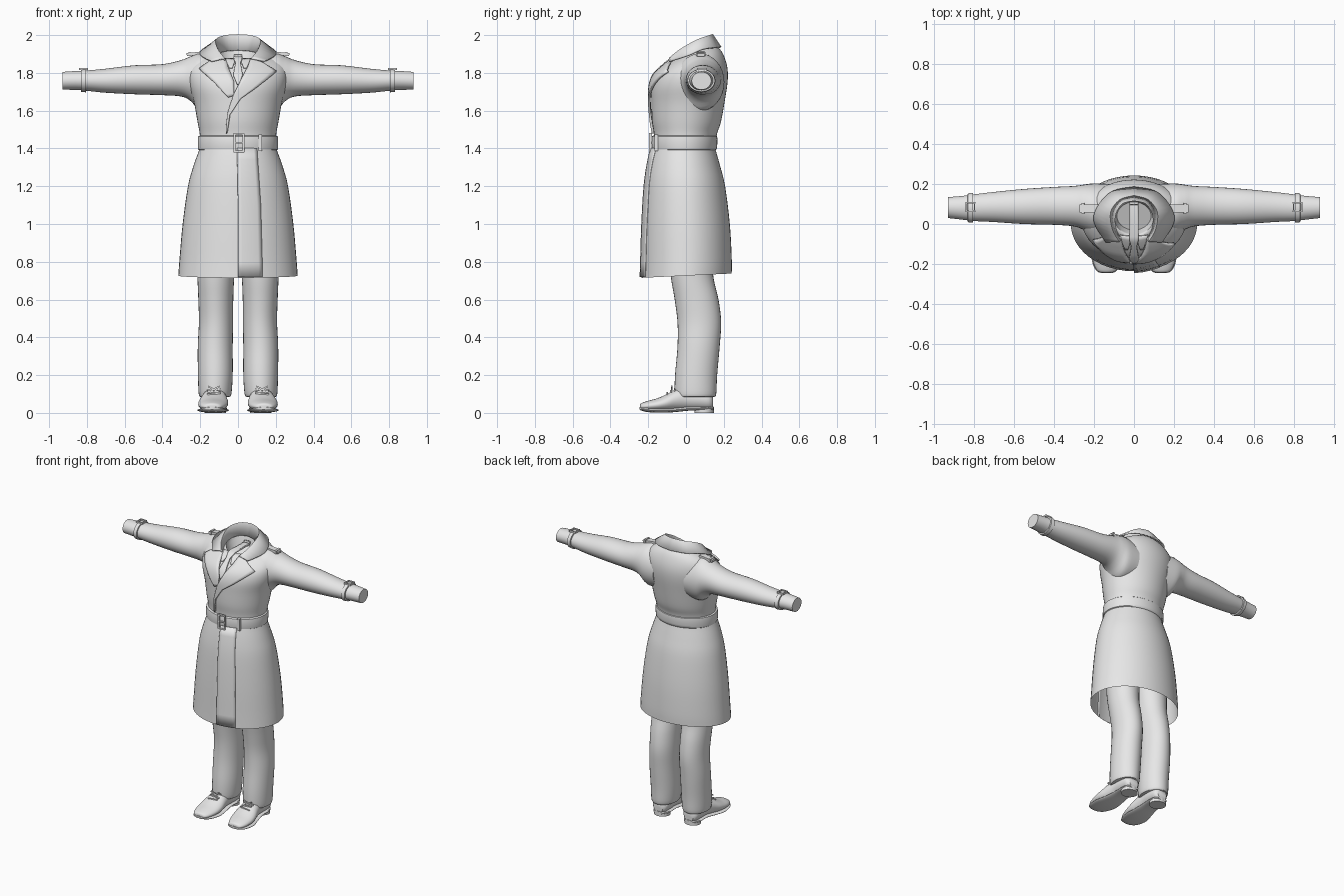
import bpy, bmesh, math
from mathutils import Vector, Matrix
from mathutils.bvhtree import BVHTree

GREY = bpy.data.materials.new("plain_grey")
GREY.diffuse_color = (0.8, 0.8, 0.8, 1)


def finish(name, bm, mirror=False, thick=0, fix=True):
    """Turn a bmesh into a smooth shaded object."""
    if fix:
        bmesh.ops.recalc_face_normals(bm, faces=bm.faces)
    me = bpy.data.meshes.new(name)
    bm.to_mesh(me)
    bm.free()
    me.materials.append(GREY)
    ob = bpy.data.objects.new(name, me)
    bpy.context.collection.objects.link(ob)
    bpy.ops.object.select_all(action='DESELECT')
    ob.select_set(True)
    bpy.context.view_layer.objects.active = ob
    bpy.ops.object.shade_smooth_by_angle(angle=math.radians(40))
    if thick:
        m = ob.modifiers.new("thickness", 'SOLIDIFY')
        m.thickness, m.offset = thick, 0
    if mirror:
        m = ob.modifiers.new("other_side", 'MIRROR')
        m.use_mirror_merge = False
    return ob


def spline(rows, k):
    """Catmull-Rom interpolation of equal length tuples."""
    out = []
    for i in range(len(rows) - 1):
        p0, p1 = rows[max(i - 1, 0)], rows[i]
        p2, p3 = rows[i + 1], rows[min(i + 2, len(rows) - 1)]
        for s in range(k):
            t = s / k
            out.append(tuple(0.5 * (2 * b + (c - a) * t + (2 * a - 5 * b + 4 * c - d) * t * t
                                    + (3 * b - a - 3 * c + d) * t ** 3)
                             for a, b, c, d in zip(p0, p1, p2, p3)))
    return out + [tuple(rows[-1])]


def loft(name, rows, n=32, k=4, caps=(True, True), mirror=False):
    """Skin ovals given as centre + two radius vectors."""
    bm = bmesh.new()
    rings = []
    for r in spline(rows, k):
        c, u, v = Vector(r[:3]), Vector(r[3:6]), Vector(r[6:])
        rings.append([bm.verts.new(c + u * math.cos(a) + v * math.sin(a))
                      for a in (2 * math.pi * i / n for i in range(n))])
    for a, b in zip(rings, rings[1:]):
        for i in range(n):
            j = (i + 1) % n
            bm.faces.new((a[i], a[j], b[j], b[i]))
    for cap, ring in zip(caps, (rings[0], rings[-1])):
        if cap:
            bm.faces.new(ring)
    return finish(name, bm, mirror)


def body(w, yf, zf, yb, zb):       # tilted horizontal oval, front and back given
    return (0, (yf + yb) / 2, (zf + zb) / 2, w, 0, 0, 0, (yb - yf) / 2, (zb - zf) / 2)


def sleeve(x, yf, yb, zl, zh):     # oval across x
    return (x, (yf + yb) / 2, (zl + zh) / 2, 0, (yb - yf) / 2, 0, 0, 0, (zh - zl) / 2)


def leg(z, xl, xr, yf, yb):        # level oval
    return ((xl + xr) / 2, (yf + yb) / 2, z, (xr - xl) / 2, 0, 0, 0, (yb - yf) / 2, 0)


def foot(y, xc, hw, z0, z1):       # oval across y
    return (xc, y, (z0 + z1) / 2, hw, 0, 0, 0, 0, (z1 - z0) / 2)


def boxes(name, items, mirror=False):
    """Several boxes in one object: (centre, size, tilt about y)."""
    bm = bmesh.new()
    for c, s, tilt in items:
        m = Matrix.Translation(c) @ Matrix.Rotation(tilt, 4, 'Y') @ Matrix.Diagonal((*s, 1))
        bmesh.ops.create_cube(bm, size=1, matrix=m)
    return finish(name, bm, mirror)


def patch(name, tree, left, right, off, thick=0.012, cols=6, k=5):
    """Cloth panel between two (x, z) edges, laid on the surface from the front."""
    def fine(pts):
        return [tuple(a + (b - a) * s / k for a, b in zip(p, q))
                for p, q in zip(pts, pts[1:]) for s in range(k)] + [pts[-1]]
    bm = bmesh.new()
    grid = []
    for p, q in zip(fine(left), fine(right)):
        row = []
        for i in range(cols + 1):
            t = i / cols
            x, z = p[0] + (q[0] - p[0]) * t, p[1] + (q[1] - p[1]) * t
            hit, nor, _, _ = tree.ray_cast(Vector((x, -1, z)), Vector((0, 1, 0)))
            if hit is None:
                hit, nor, _, _ = tree.find_nearest(Vector((x, -0.08, z)))
            if nor.y > 0:
                nor = -nor
            row.append(bm.verts.new(hit + nor * (off[0] + (off[1] - off[0]) * t)))
        grid.append(row)
    for a, b in zip(grid, grid[1:]):
        for i in range(cols):
            bm.faces.new((a[i], b[i], b[i + 1], a[i + 1]))
    return finish(name, bm, thick=thick, fix=False)


def surface(ob):
    return BVHTree.FromPolygons([v.co for v in ob.data.vertices],
                                [p.vertices[:] for p in ob.data.polygons])


# Coat upper body, turning inward at the neck
torso = loft("coat_body", [body(*r) for r in (
    (.2, -.168, 1.42, .155, 1.42), (.203, -.17, 1.48, .165, 1.48),
    (.215, -.18, 1.55, .185, 1.54), (.233, -.183, 1.64, .205, 1.65),
    (.258, -.182, 1.72, .22, 1.75), (.262, -.163, 1.78, .22, 1.82),
    (.242, -.125, 1.82, .205, 1.88), (.19, -.09, 1.85, .18, 1.925),
    (.11, -.06, 1.868, .14, 1.955), (.098, -.045, 1.845, .125, 1.92),
    (.085, -.03, 1.80, .11, 1.86))], n=48)

# Coat skirt, open at the hem
skirt = loft("coat_skirt", [body(*r) for r in (
    (.316, -.236, .715, .242, .738), (.31, -.233, .8, .242, .82),
    (.293, -.227, 1.0, .232, 1.0), (.265, -.215, 1.2, .207, 1.2),
    (.235, -.2, 1.31, .18, 1.31), (.203, -.18, 1.4, .155, 1.4),
    (.195, -.165, 1.44, .15, 1.44))], n=48, caps=(False, False))
patch("skirt_overlap", surface(skirt), [(-.005, 1.40), (0, 1.1), (0, .72)],
      [(.1, 1.40), (.12, 1.1), (.13, .72)], (.008, .001), thick=.004)

# Sleeves
loft("sleeve", [sleeve(*r) for r in (
    (.12, -.07, .2, 1.60, 1.89), (.2, -.055, .203, 1.60, 1.903), (.25, -.03, .197, 1.65, 1.888),
    (.3, -.012, .19, 1.675, 1.868), (.4, -.004, .185, 1.682, 1.846),
    (.55, 0, .175, 1.687, 1.84), (.7, .01, .16, 1.695, 1.822),
    (.8, .015, .148, 1.705, 1.813), (.86, .022, .14, 1.71, 1.81),
    (.93, .03, .134, 1.711, 1.805))], mirror=True)
loft("cuff_strap", [sleeve(*r) for r in (
    (.803, .018, .146, 1.707, 1.811), (.805, .007, .156, 1.697, 1.821),
    (.83, .009, .153, 1.7, 1.819), (.832, .02, .143, 1.71, 1.809))], k=1, mirror=True)
boxes("cuff_buckle", [((.818 + dx, .085 + dy, 1.82), s, 0) for dx, dy, s in (
    (-.021, 0, (.007, .05, .012)), (.021, 0, (.007, .05, .012)),
    (0, -.022, (.05, .007, .012)), (0, .022, (.05, .007, .012)))], mirror=True)
boxes("shoulder_strap", [((.222, .078, 1.902), (.1, .04, .016), .12),
                         ((.255, .078, 1.9), (.014, .052, .022), .12)], mirror=True)

# Belt with buckle and keeper
loft("belt", [body(w, f, z, b, z) for w, f, b, z in (
    (.198, -.17, .152, 1.39), (.211, -.181, .162, 1.395), (.213, -.184, .166, 1.43),
    (.211, -.181, .165, 1.463), (.198, -.17, .155, 1.468))], n=48, k=2, caps=(False, False))
boxes("belt_buckle", [((.005 + dx, -.188, 1.43 + dz), s, 0) for dx, dz, s in (
    (-.024, 0, (.009, .014, .1)), (.024, 0, (.009, .014, .1)),
    (0, -.046, (.056, .014, .009)), (0, .046, (.056, .014, .009)), (.004, 0, (.045, .012, .007)))])
boxes("belt_keeper", [((.118, -.157, 1.43), (.02, .02, .086), 0)])

# Folded collar: inner base, fold and outer edge from the back to the front
half = [((0, .12, 1.92), (0, .143, 2.0), (0, .183, 1.935)),
        ((.06, .105, 1.915), (.072, .122, 1.994), (.11, .16, 1.935)),
        ((.095, .05, 1.905), (.118, .06, 1.972), (.182, .085, 1.925)),
        ((.095, -.02, 1.885), (.11, -.025, 1.925), (.198, .01, 1.893)),
        ((.065, -.08, 1.86), (.075, -.088, 1.876), (.14, -.09, 1.862))]
rows = spline([sum(r, ()) for r in half], 4)
bm = bmesh.new()
strips = [[bm.verts.new((r[i] * s, r[i + 1], r[i + 2])) for i in (0, 3, 6)]
          for s, part in ((-1, rows[:0:-1]), (1, rows)) for r in part]
for a, b in zip(strips, strips[1:]):
    for i in (0, 1):
        bm.faces.new((a[i], b[i], b[i + 1], a[i + 1]))
finish("collar", bm, thick=.01)

# Lapels, shirt collar points and tie
chest = surface(torso)
patch("left_lapel", chest, [(.065, 1.865), (.05, 1.82), (.01, 1.75), (-.025, 1.68), (-.055, 1.58), (-.06, 1.48)],
      [(.125, 1.845), (.197, 1.8), (.1, 1.725), (.015, 1.665), (-.04, 1.58), (-.055, 1.48)],
      (.012, .012))
patch("right_lapel", chest, [(-.13, 1.865), (-.2, 1.815), (-.12, 1.745), (-.05, 1.67)],
      [(-.065, 1.868), (-.05, 1.82), (-.02, 1.75), (-.02, 1.68)], (.01, .006))
for s, name in ((1, "left_shirt_collar"), (-1, "right_shirt_collar")):
    patch(name, chest, [(.012 * s, 1.868), (.03 * s, 1.82)], [(.07 * s, 1.872), (.045 * s, 1.82)],
          (.006, .006), thick=.006)
patch("tie", chest, [(-.024, 1.892), (-.026, 1.875), (-.013, 1.84), (-.024, 1.78), (-.004, 1.735)],
      [(.024, 1.892), (.026, 1.875), (.013, 1.84), (.024, 1.78), (.004, 1.735)], (.013, .013))

# Trousers
loft("trouser_leg", [leg(*r) for r in (
    (.085, .045, .2, -.05, .15), (.1, .035, .208, -.06, .16), (.2, .028, .212, -.058, .165),
    (.35, .028, .213, -.045, .178), (.48, .026, .207, -.045, .186), (.6, .025, .21, -.06, .172),
    (.72, .02, .215, -.08, .145), (.85, .008, .22, -.09, .14), (1.0, 0, .2, -.09, .14))], mirror=True)

# Shoes with soles, heels and laces
loft("shoe", [foot(*r) for r in (
    (-.243, .137, .02, .022, .042), (-.235, .137, .045, .014, .052), (-.2, .136, .065, .01, .064),
    (-.15, .133, .077, .008, .078), (-.1, .13, .078, .008, .1), (-.05, .126, .068, .01, .127),
    (0, .123, .06, .014, .14), (.06, .121, .06, .014, .135), (.12, .12, .054, .014, .12),
    (.142, .12, .035, .02, .1))], mirror=True)
loft("sole", [foot(*r) for r in (
    (-.246, .137, .02, .018, .032), (-.236, .137, .048, .012, .032), (-.2, .136, .07, .004, .03),
    (-.13, .132, .083, .001, .027), (-.06, .126, .072, .004, .028), (.02, .122, .06, .012, .035),
    (.1, .12, .06, .012, .035), (.145, .12, .035, .014, .035))], mirror=True)
loft("heel", [leg(z, .064, .176, .045, .147) for z in (0, .03)], k=1, mirror=True)
boxes("laces", [((.128, y, z), (.07, .009, .009), t) for y, z, t in (
    (-.1, .101, .12), (-.08, .112, -.12), (-.06, .123, .12), (-.075, .124, .5), (-.075, .124, -.5))],
      mirror=True)
